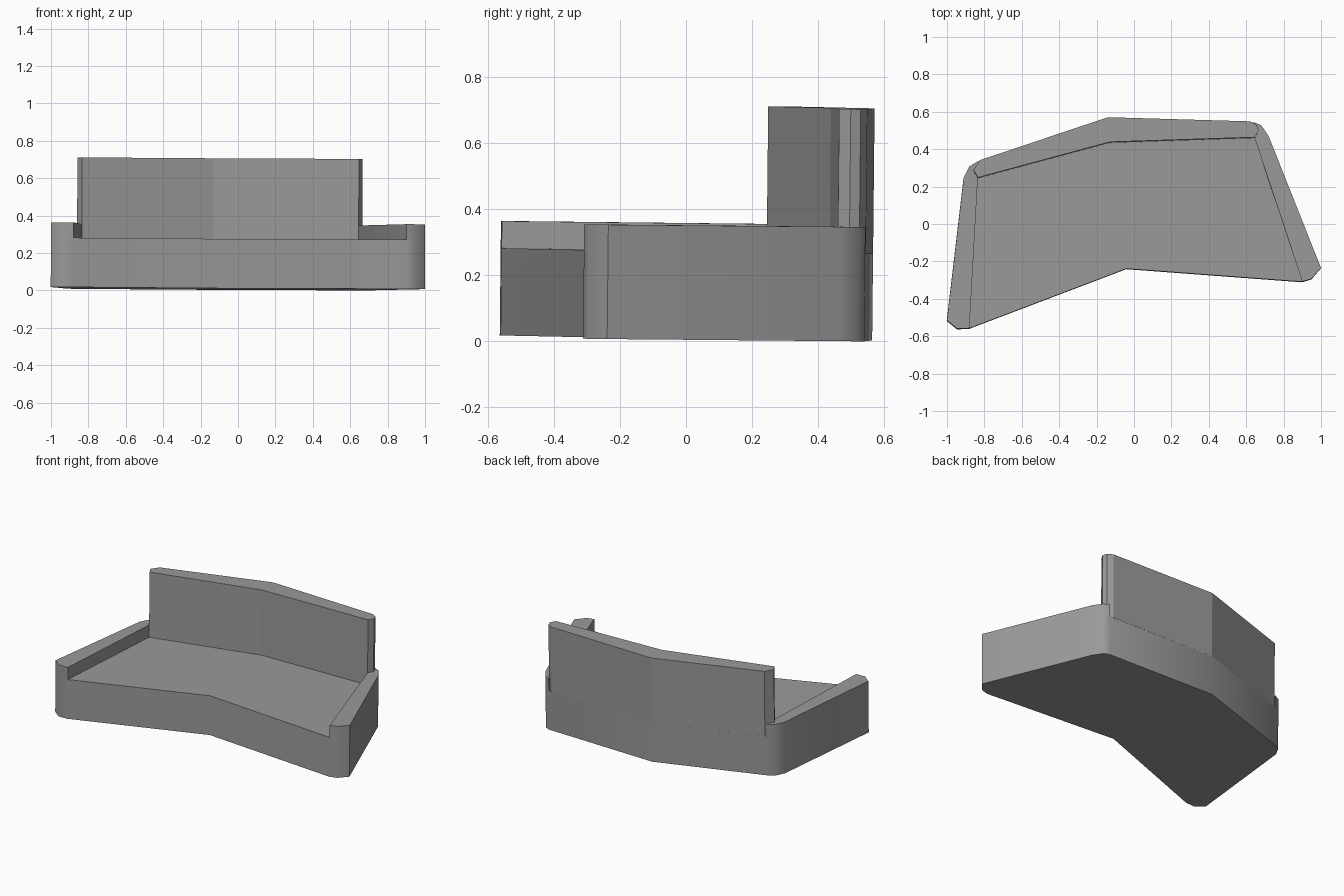
import bpy, bmesh, math

cube = bpy.data.objects.get("Cube")
if cube:
    bpy.data.objects.remove(cube)

# Upholstery colour
fabric = bpy.data.materials.new("grey_fabric")
fabric.use_nodes = True
GREY = (0.32, 0.32, 0.32, 1)
fabric.diffuse_color = GREY
fabric.node_tree.nodes["Principled BSDF"].inputs["Base Color"].default_value = GREY

SEAT, ARM, BACK = 0.264, 0.346, 0.702
TILT_X, TILT_Y, LIFT = -0.004, -0.0106, 0.0083


def settle(x, y, z):
    """The whole sofa rests with a very slight lean."""
    return (x - TILT_X * (z - ARM), y - TILT_Y * (z - ARM),
            z + LIFT + TILT_X * x + TILT_Y * y)


def prism(name, outline, bottom, top, smooth_angle):
    """Extrude a counter-clockwise plan outline between two heights."""
    bm = bmesh.new()
    face = bm.faces.new([bm.verts.new((x, y, bottom)) for x, y in outline])
    ext = bmesh.ops.extrude_face_region(bm, geom=[face])["geom"]
    for v in ext:
        if isinstance(v, bmesh.types.BMVert):
            v.co.z = top
    for v in bm.verts:
        v.co = settle(*v.co)
    bmesh.ops.recalc_face_normals(bm, faces=bm.faces)
    mesh = bpy.data.meshes.new(name)
    bm.to_mesh(mesh)
    bm.free()
    mesh.materials.append(fabric)
    obj = bpy.data.objects.new(name, mesh)
    bpy.context.collection.objects.link(obj)
    bpy.ops.object.select_all(action='DESELECT')
    obj.select_set(True)
    bpy.context.view_layer.objects.active = obj
    if smooth_angle:
        bpy.ops.object.shade_smooth_by_angle(angle=math.radians(smooth_angle))
    return obj


# Plan curves shared between the parts
right_front = [(-1, -0.515), (-0.945, -0.56), (-0.88, -0.557)]
left_front = [(0.9, -0.308), (0.95, -0.293), (1, -0.235)]
left_rear = [(0.72, 0.47), (0.68, 0.528), (0.645, 0.543)]
right_rear = [(-0.835, 0.335), (-0.88, 0.308), (-0.91, 0.25)]
front_bend, rear_bend = (-0.04, -0.238), (-0.14, 0.567)

# Bent seat base
prism("seat_base", right_front + [front_bend] + left_front + left_rear
      + [rear_bend] + right_rear, 0, SEAT, 50)

# Low armrests wrapping the rear corners
prism("right_armrest", right_front + [(-0.835, 0.245)] + right_rear, SEAT, ARM, 50)
prism("left_armrest", left_front + left_rear + [(0.645, 0.46)], SEAT, ARM, 50)

# Bent backrest with chamfered ends
prism("backrest", [(-0.835, 0.245), (-0.13, 0.435), (0.645, 0.46), (0.665, 0.495),
                   (0.655, 0.525), (0.62, 0.545), rear_bend,
                   (-0.825, 0.338), (-0.86, 0.285)], SEAT, BACK, 0)
